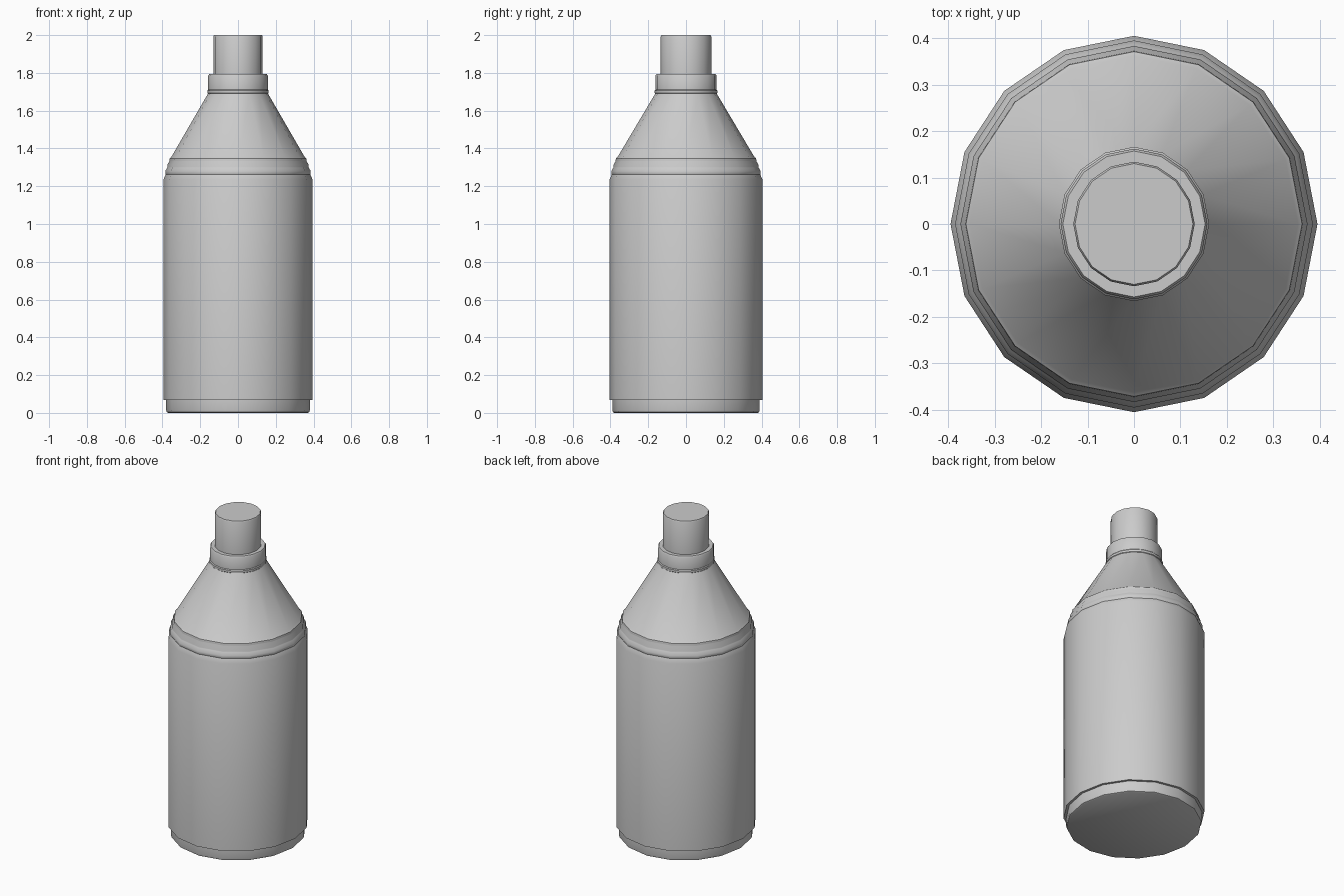
import bpy, bmesh, math

if "Cube" in bpy.data.objects:
    bpy.data.objects.remove(bpy.data.objects["Cube"])

SIDES = 16
X_SCALE = 0.975  # bottle is very slightly narrower across x


def lathe(name, profile, angle=35):
    """Revolve (radius, z) points into a capped 16-sided solid."""
    bm = bmesh.new()
    rings = []
    for r, z in profile:
        ring = []
        for i in range(SIDES):
            a = 2 * math.pi * i / SIDES
            ring.append(bm.verts.new((r * math.cos(a) * X_SCALE, r * math.sin(a), z)))
        rings.append(ring)
    for lo, hi in zip(rings, rings[1:]):
        for i in range(SIDES):
            j = (i + 1) % SIDES
            bm.faces.new((lo[i], lo[j], hi[j], hi[i]))
    bm.faces.new(rings[0][::-1])
    bm.faces.new(rings[-1])
    mesh = bpy.data.meshes.new(name)
    bm.to_mesh(mesh)
    bm.free()
    obj = bpy.data.objects.new(name, mesh)
    bpy.context.collection.objects.link(obj)
    bpy.ops.object.select_all(action='DESELECT')
    obj.select_set(True)
    bpy.context.view_layer.objects.active = obj
    bpy.ops.object.shade_smooth_by_angle(angle=math.radians(angle))
    return obj


# Body: inset foot, label wall, stepped rings and conical shoulder
body = [(0.380, 0.0), (0.387, 0.004), (0.390, 0.015), (0.390, 0.068),
        (0.405, 0.068), (0.405, 1.235), (0.393, 1.262)]
for r, z in ((0.395, 1.268), (0.383, 1.302)):
    body += [(r, z), (r, z + 0.012), (r - 0.010, z + 0.030)]
body += [(0.373, 1.336), (0.371, 1.347), (0.362, 1.355), (0.163, 1.69)]
lathe("bottle_body", body)

# Neck collar with a thin bead at its base
lathe("neck_collar", [(0.160, 1.688), (0.166, 1.693), (0.166, 1.706), (0.162, 1.711),
                      (0.162, 1.785), (0.157, 1.793)])

# Cap
lathe("cap", [(0.134, 1.78), (0.134, 1.992), (0.130, 2.0)])
